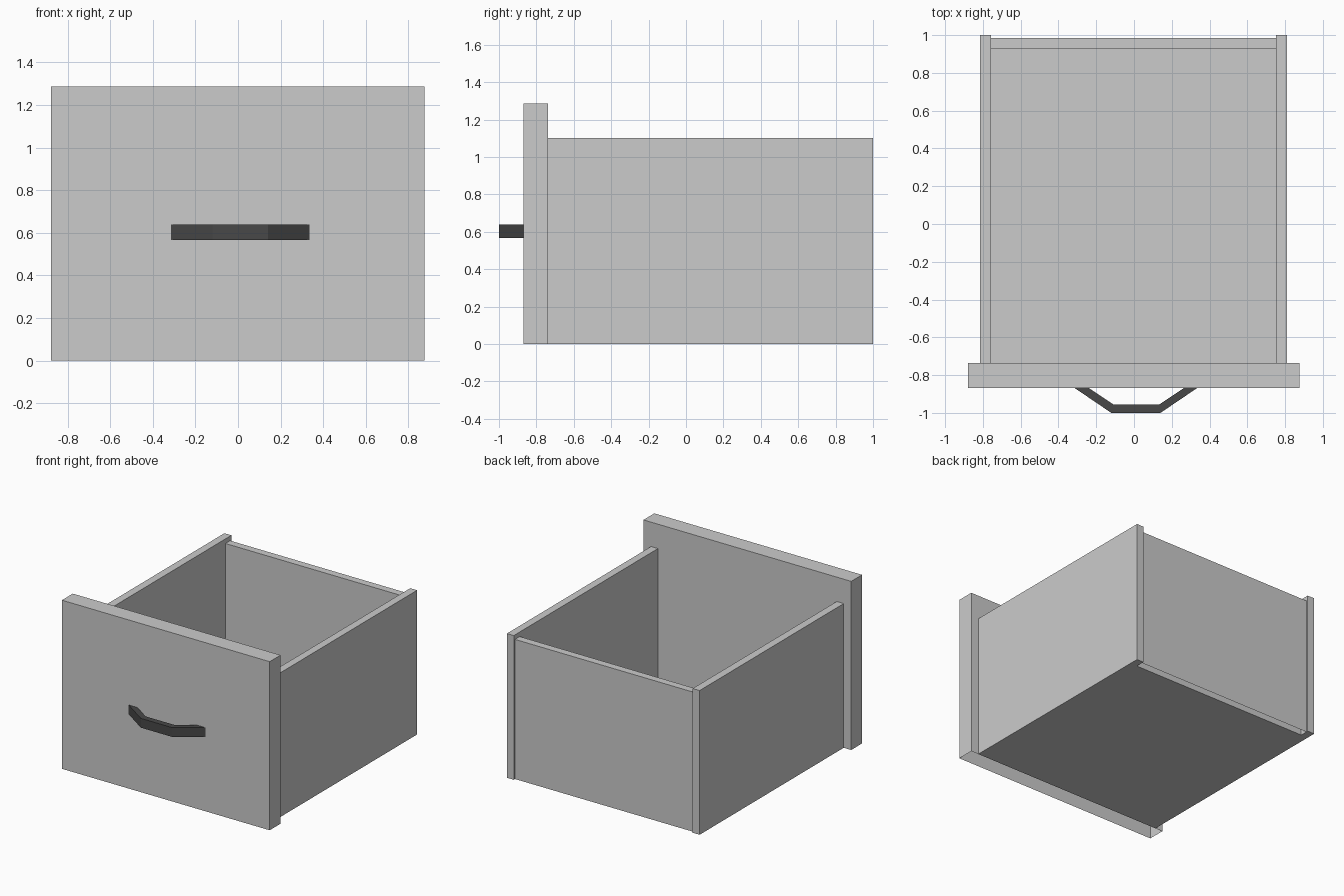
import bpy
import bmesh

if "Cube" in bpy.data.objects:
    bpy.data.objects.remove(bpy.data.objects["Cube"])


def material(name, v):
    m = bpy.data.materials.new(name)
    m.diffuse_color = (v, v, v, 1)
    m.use_nodes = True
    m.node_tree.nodes["Principled BSDF"].inputs["Base Color"].default_value = m.diffuse_color
    return m


GREY = material("light grey", 0.6)
DARK = material("dark grey", 0.065)


def prism(name, outline, z0, z1, mat, open_bottom=False):
    """Extrude a counter-clockwise xy outline from z0 to z1."""
    bm = bmesh.new()
    base = bm.faces.new([bm.verts.new((x, y, z0)) for x, y in outline])
    res = bmesh.ops.extrude_face_region(bm, geom=[base], use_keep_orig=True)
    top = [g for g in res["geom"] if isinstance(g, bmesh.types.BMVert)]
    bmesh.ops.translate(bm, verts=top, vec=(0, 0, z1 - z0))
    bmesh.ops.recalc_face_normals(bm, faces=bm.faces)
    if open_bottom:
        low = [f for f in bm.faces if f.normal.z < -0.9]
        bmesh.ops.delete(bm, geom=low, context='FACES_ONLY')
    me = bpy.data.meshes.new(name)
    bm.to_mesh(me)
    bm.free()
    me.materials.append(mat)
    ob = bpy.data.objects.new(name, me)
    bpy.context.collection.objects.link(ob)
    return ob


def board(name, x0, x1, y0, y1, z0, z1, open_bottom=False):
    return prism(name, [(x0, y0), (x1, y0), (x1, y1), (x0, y1)],
                 z0, z1, GREY, open_bottom)


# Front and back panels are hollow underneath
board("front_panel", -0.878, 0.875, -0.868, -0.737, 0, 1.286, True)
board("back_panel", -0.756, 0.753, 0.928, 0.985, 0, 1.065, True)

# Side walls
board("left_side", -0.815, -0.756, -0.737, 1.0, 0, 1.1)
board("right_side", 0.753, 0.811, -0.737, 1.0, 0, 1.1)

# Drawer bottom
board("drawer_bottom", -0.756, 0.753, -0.737, 0.928, 0, 0.02)

# Bent pull handle
prism("handle", [(-0.315, -0.868), (-0.12, -1.0), (0.14, -1.0), (0.335, -0.868),
                 (0.265, -0.868), (0.135, -0.955), (-0.11, -0.955), (-0.24, -0.868)],
      0.567, 0.638, DARK)
